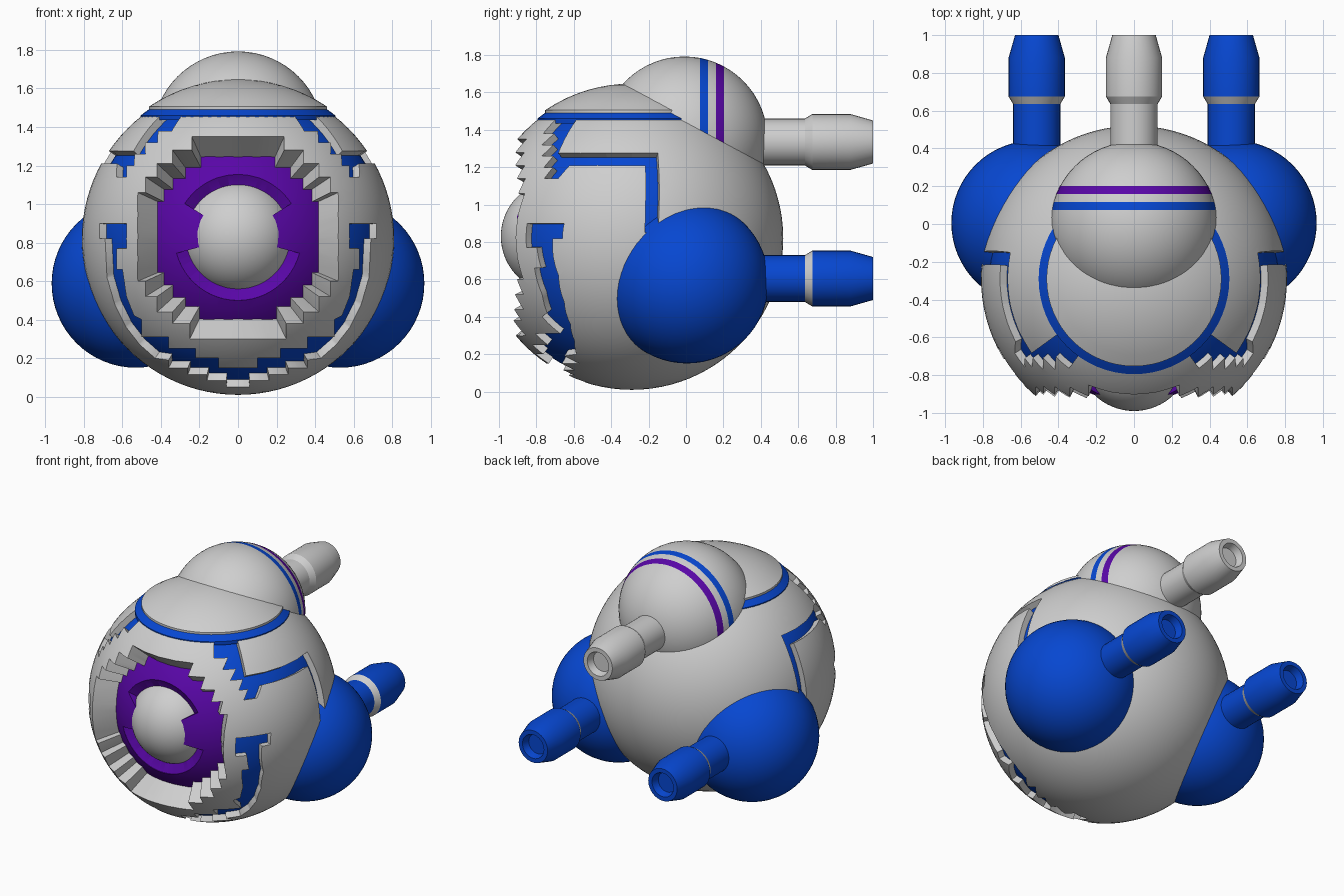
import bpy, bmesh, math
from mathutils import Vector

if "Cube" in bpy.data.objects:
    bpy.data.objects.remove(bpy.data.objects["Cube"])

BODY = Vector((0, -0.29, 0.82))   # body centre
R = 0.81                          # body radius


def material(name, rgb):
    m = bpy.data.materials.new(name)
    m.diffuse_color = (*rgb, 1)
    m.use_nodes = True
    m.node_tree.nodes["Principled BSDF"].inputs["Base Color"].default_value = m.diffuse_color
    return m


GREY = material("light_grey", (0.62, 0.62, 0.62))
BLUE = material("blue", (0.002, 0.063, 0.64))
PURPLE = material("purple", (0.1, 0.002, 0.39))


def smooth(ob, angle=30):
    bpy.ops.object.select_all(action='DESELECT')
    ob.select_set(True)
    bpy.context.view_layer.objects.active = ob
    bpy.ops.object.shade_smooth_by_angle(angle=math.radians(angle))


def finish(bm, name, mats, shade=True):
    bmesh.ops.recalc_face_normals(bm, faces=bm.faces[:])
    if bm.calc_volume(signed=True) < 0:
        bmesh.ops.reverse_faces(bm, faces=bm.faces[:])
    me = bpy.data.meshes.new(name)
    bm.to_mesh(me)
    bm.free()
    for m in mats:
        me.materials.append(m)
    ob = bpy.data.objects.new(name, me)
    bpy.context.collection.objects.link(ob)
    if shade:
        smooth(ob)
    return ob


def ball(name, center, radius, mat, seg=64):
    bm = bmesh.new()
    bmesh.ops.create_uvsphere(bm, u_segments=seg, v_segments=seg // 2, radius=radius)
    bmesh.ops.translate(bm, verts=bm.verts[:], vec=center)
    return finish(bm, name, [mat])


def lathe(name, profile, center, axis, mats, seg=32, arc=None, band=None):
    """Turn (radius, offset) points about an axis; an arc makes a closed wedge."""
    bm = bmesh.new()
    a0, a1 = arc or (0, 360)
    n = seg + 1 if arc else seg
    rings = []
    for i in range(n):
        a = math.radians(a0 + (a1 - a0) * i / seg)
        c, s = math.cos(a), math.sin(a)
        rings.append([bm.verts.new(Vector(center) + Vector(
            (r * c, t, r * s) if axis == 'Y' else (r * c, r * s, t))) for r, t in profile])
    m = len(profile)
    for i in range(seg):
        p, q = rings[i], rings[(i + 1) % n]
        for j in range(m if arc else m - 1):
            k = (j + 1) % m
            f = bm.faces.new((p[j], q[j], q[k], p[k]))
            f.material_index = 1 if j == band else 0
    if arc:
        bm.faces.new(rings[0])
        bm.faces.new(rings[-1])
    else:
        bmesh.ops.remove_doubles(bm, verts=bm.verts[:], dist=0.0001)
    return finish(bm, name, mats, not arc)


def front_dir(x, z):
    """Direction from the body centre to a front surface point."""
    dz = z - BODY.z
    return Vector((x, -math.sqrt(R * R - x * x - dz * dz), dz)) / R


def side_dir(lon, z):
    """Direction from longitude (0 = front, 90 = right) and height."""
    dz = z - BODY.z
    rho, a = math.sqrt(R * R - dz * dz), math.radians(lon)
    return Vector((rho * math.sin(a), -rho * math.cos(a), dz)) / R


def radial_cutter(name, outline, to_dir, inner, side=1, steps=4):
    """Wedge pointing at the body centre, with the given surface outline."""
    dirs = []
    for (a, b), (c, d) in zip(outline, outline[1:] + outline[:1]):
        for i in range(steps):
            t = i / steps
            v = to_dir(a + (c - a) * t, b + (d - b) * t)
            dirs.append(Vector((v.x * side, v.y, v.z)))
    bm = bmesh.new()
    low = [bm.verts.new(BODY + d * inner) for d in dirs]
    top = [bm.verts.new(BODY + d * 1.6) for d in dirs]
    n = len(dirs)
    for i in range(n):
        j = (i + 1) % n
        bm.faces.new((low[i], low[j], top[j], top[i]))
    bm.faces.new(low)
    bm.faces.new(top)
    bmesh.ops.triangulate(bm, faces=bm.faces[:])
    return finish(bm, name, [], False)


def volume(me):
    bm = bmesh.new()
    bm.from_mesh(me)
    v = abs(bm.calc_volume())
    bm.free()
    return v


def cut(ob, cutter):
    """Subtract the cutter, retrying flipped or with the other solver if it fails."""
    before = volume(ob.data)
    original = ob.data.copy()
    for solver, flip in (('EXACT', False), ('EXACT', True), ('MANIFOLD', True)):
        if flip:
            cutter.data.flip_normals()
        mod = ob.modifiers.new("cut", 'BOOLEAN')
        mod.operation, mod.solver, mod.object = 'DIFFERENCE', solver, cutter
        bpy.context.view_layer.objects.active = ob
        bpy.ops.object.modifier_apply(modifier=mod.name)
        if 0.6 * before < volume(ob.data) < 0.99999 * before:
            break
        ob.data = original.copy()
    cutter.hide_render = True
    cutter.hide_set(True)


def mirrored(half):
    return half + [(-x, z) for x, z in reversed(half) if x > 0]


# Stepped outlines on the body surface
opening = mirrored([(0.24, 1.35), (0.24, 1.28), (0.34, 1.28), (0.34, 1.21), (0.42, 1.21),
                    (0.42, 1.14), (0.48, 1.14), (0.48, 1.06), (0.52, 1.06), (0.52, 0.6),
                    (0.48, 0.6), (0.48, 0.52), (0.42, 0.52), (0.42, 0.44), (0.34, 0.44),
                    (0.34, 0.38), (0.25, 0.38), (0.25, 0.3)])
wider = [(x * 1.03, 0.825 + (z - 0.825) * 1.03) for x, z in opening]
lower_in = [(0.58, 0.9), (0.58, 0.77), (0.63, 0.77), (0.63, 0.66), (0.6, 0.66), (0.58, 0.52),
            (0.54, 0.42), (0.5, 0.4), (0.5, 0.31), (0.36, 0.31), (0.36, 0.25), (0.22, 0.25),
            (0.22, 0.2), (0.1, 0.2), (0.1, 0.15)]
lower_out = [(0.06, 0.05), (0.06, 0.085), (0.16, 0.085), (0.16, 0.115), (0.26, 0.115),
             (0.26, 0.15), (0.36, 0.15), (0.36, 0.19), (0.43, 0.2), (0.51, 0.27), (0.58, 0.36),
             (0.64, 0.48), (0.68, 0.62), (0.69, 0.82), (0.72, 0.82), (0.72, 0.9)]
lower = lower_in + [(-x, z) for x, z in reversed(lower_in)] \
    + [(-x, z) for x, z in reversed(lower_out)] + lower_out
upper = [(36, 1.48), (36, 1.38), (45, 1.38), (41, 1.32), (49, 1.32), (45, 1.26), (52, 1.26),
         (49, 1.2), (54, 1.2), (51, 1.14), (58, 1.14), (62, 1.21), (96, 1.21), (95, 0.85),
         (100, 0.85), (102, 1.275), (54, 1.275), (54, 1.48)]

# Body shell with stepped grooves, over a blue core
body = ball("body_shell", BODY, R, GREY, 96)
core = ball("groove_floor", BODY, 0.768, BLUE, 96)
cut(body, radial_cutter("opening_cutter", opening, front_dir, 0.5))
cut(core, radial_cutter("core_cutter", wider, front_dir, 0.45))
cut(body, radial_cutter("lower_groove_cutter", lower, front_dir, 0.7))
for s in (1, -1):
    cut(body, radial_cutter("upper_groove_cutter", upper, side_dir, 0.7, s))
smooth(body)
smooth(core)

# Purple eye socket with two sunken arcs, and the eye
socket = ball("eye_socket", BODY, 0.65, PURPLE)
ring = [(0.12, -1.1), (0.35, -1.1), (0.33, -0.85), (0.25, -0.81), (0.12, -0.81)]
for arc in ((32, 148), (195, 345)):
    cut(socket, lathe("arc_cutter", ring, (0, 0, 0.83), 'Y', [], 24, arc))
smooth(socket)
ball("eye", (0, -0.69, 0.83), 0.3, GREY)


def cap_arc(radius, r0, r1, n):
    return [(r, BODY.z + math.sqrt(radius ** 2 - r * r))
            for r in (r0 + (r1 - r0) * i / n for i in range(n + 1))]


# Raised hood and the blue band below it
lathe("hood", cap_arc(0.827, 0, 0.463, 8) + [(0.463, 1.47)], (0, BODY.y, 0), 'Z', [GREY], 64)
lathe("hood_band", cap_arc(0.815, 0.44, 0.505, 3) + [(0.505, 1.435)], (0, BODY.y, 0), 'Z',
      [BLUE], 64)

# Top dome with two stripes cut into its faces
DOME = Vector((0, -0.008, 1.348))
bm = bmesh.new()
bmesh.ops.create_uvsphere(bm, u_segments=64, v_segments=32, radius=0.444)
bmesh.ops.translate(bm, verts=bm.verts[:], vec=DOME)
for y in (0.075, 0.117, 0.16, 0.202):
    bmesh.ops.bisect_plane(bm, geom=bm.verts[:] + bm.edges[:] + bm.faces[:],
                           plane_co=(0, y, 0), plane_no=(0, 1, 0))
for f in bm.faces:
    y = f.calc_center_median().y
    f.material_index = 1 if 0.075 < y < 0.117 else 2 if 0.16 < y < 0.202 else 0
finish(bm, "top_dome", [GREY, BLUE, PURPLE])

# Rear barrels with hollow muzzles
barrel = [(0, 0.3), (0.125, 0.3), (0.125, 0.635), (0.149, 0.675), (0.149, 0.88), (0.115, 1.0),
          (0.085, 1.0), (0.07, 0.95), (0, 0.95)]
lathe("top_barrel", barrel, (0, 0, 1.335), 'Y', [GREY])
for s, side in ((1, "right"), (-1, "left")):
    ball(side + "_pod", (0.53 * s, 0.005, 0.588), 0.437, BLUE)
    lathe(side + "_barrel", barrel, (0.515 * s, 0, 0.605), 'Y', [BLUE, GREY], band=2)
